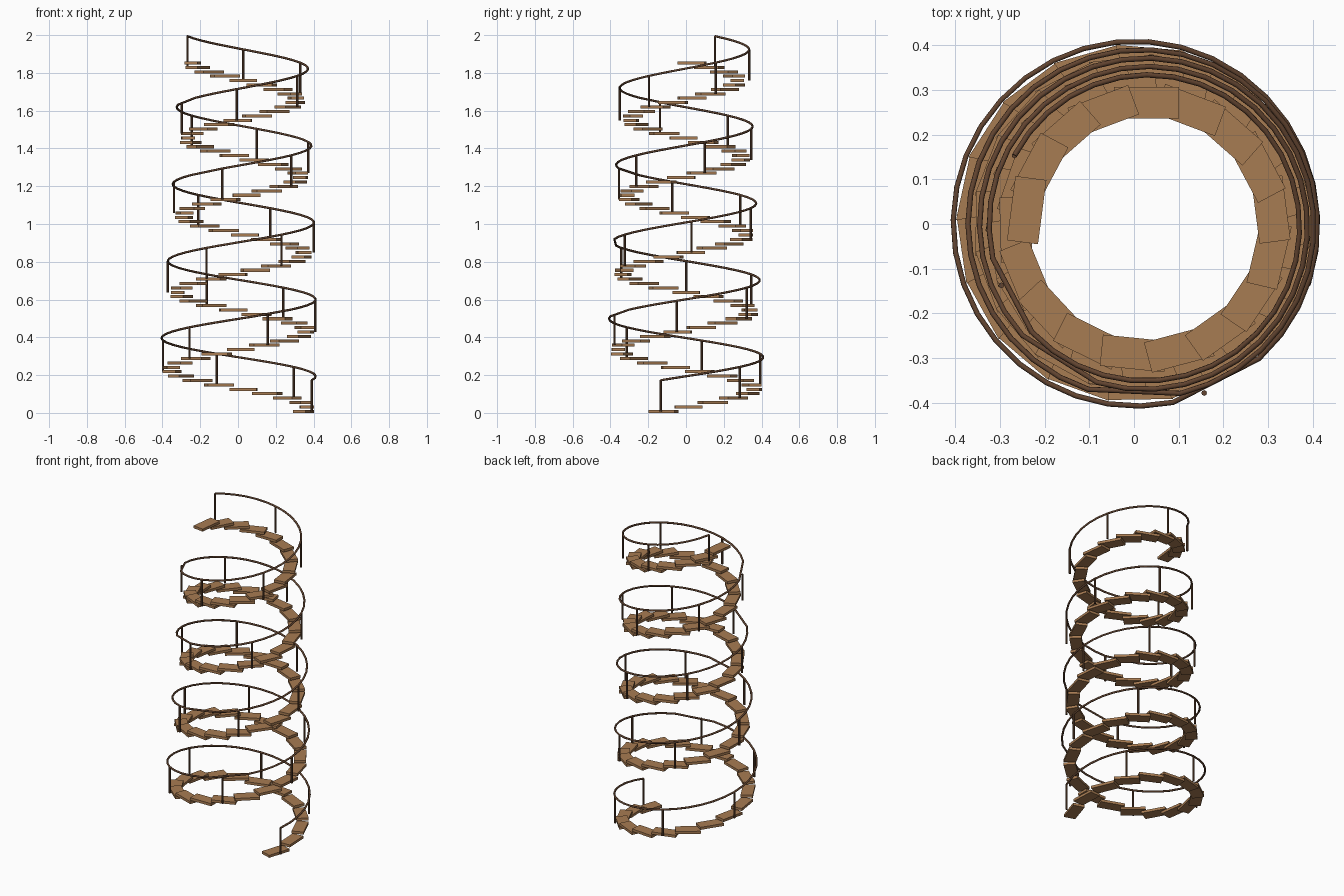
import bpy, bmesh, math
from mathutils import Matrix, Vector

cube = bpy.data.objects.get("Cube")
if cube:
    bpy.data.objects.remove(cube, do_unlink=True)

STEPS = 80                       # treads, in five flights of sixteen
LAST = STEPS - 2                 # tread carrying the last post
TURN = math.radians(20.64)       # turn per tread
START = math.radians(-18)
RISE = 0.02335                   # rise per tread
THICK = 0.016
RAIL_HEIGHT = 0.165


def material(name, rgb):
    mat = bpy.data.materials.new(name)
    mat.use_nodes = True
    mat.diffuse_color = (*rgb, 1)
    bsdf = mat.node_tree.nodes["Principled BSDF"]
    bsdf.inputs["Base Color"].default_value = (*rgb, 1)
    bsdf.inputs["Roughness"].default_value = 0.7
    return mat


wood = material("warm wood", (0.39, 0.2, 0.085))
dark = material("dark wood", (0.12, 0.057, 0.029))


def spiral(k, r_start, r_end, lift=0.0):
    """Point on the narrowing, slightly drifting spiral at tread number k."""
    t = k / LAST
    r = r_start + (r_end - r_start) * t
    a = START + k * TURN
    cx = -0.008 + 0.036 * (1 - max(0, 1 - t) ** 3)
    return Vector((cx + r * math.cos(a), -0.004 + r * math.sin(a),
                   THICK / 2 + k * RISE + lift))


def rail_point(k, lift=0.0):
    return spiral(k, 0.419, 0.335, lift)


def add_object(name, mesh):
    ob = bpy.data.objects.new(name, mesh)
    bpy.context.collection.objects.link(ob)
    return ob


# Treads: one shared box mesh, long side along the spiral
bm = bmesh.new()
bmesh.ops.create_cube(bm, size=1, matrix=Matrix.Diagonal((0.07, 0.145, THICK, 1)))
tread_mesh = bpy.data.meshes.new("tread")
bm.to_mesh(tread_mesh)
bm.free()
tread_mesh.materials.append(wood)
for k in range(STEPS):
    tread = add_object(f"tread_{k + 1:02d}", tread_mesh)
    tread.location = spiral(k, 0.372, 0.272)
    tread.rotation_euler.z = START + k * TURN

# Posts: one on every third tread
bm = bmesh.new()
bmesh.ops.create_cone(bm, cap_ends=True, segments=8, radius1=0.0063, radius2=0.0063,
                      depth=RAIL_HEIGHT)
post_mesh = bpy.data.meshes.new("post")
bm.to_mesh(post_mesh)
bm.free()
post_mesh.materials.append(dark)
for n, k in enumerate(range(0, LAST + 1, 3)):
    post = add_object(f"post_{n + 1:02d}", post_mesh)
    post.location = rail_point(k, RAIL_HEIGHT / 2)

# Handrail: half-tread points, with a straight link where each flight meets the next
halves = [h for h in range(2 * LAST + 1) if h % 32 not in (30, 31)]
curve = bpy.data.curves.new("handrail", "CURVE")
curve.dimensions = "3D"
curve.bevel_depth = 0.006
curve.bevel_resolution = 2
curve.use_fill_caps = True
spline = curve.splines.new("POLY")
spline.points.add(len(halves) - 1)
for p, h in zip(spline.points, halves):
    p.co = (*rail_point(h / 2, RAIL_HEIGHT), 1)
curve.materials.append(dark)
rail = add_object("handrail", curve)

# Turn the rail into a mesh and smooth its round section
bpy.ops.object.select_all(action="DESELECT")
rail.select_set(True)
bpy.context.view_layer.objects.active = rail
bpy.ops.object.convert(target="MESH")
bpy.ops.object.shade_smooth_by_angle(angle=math.radians(50))
